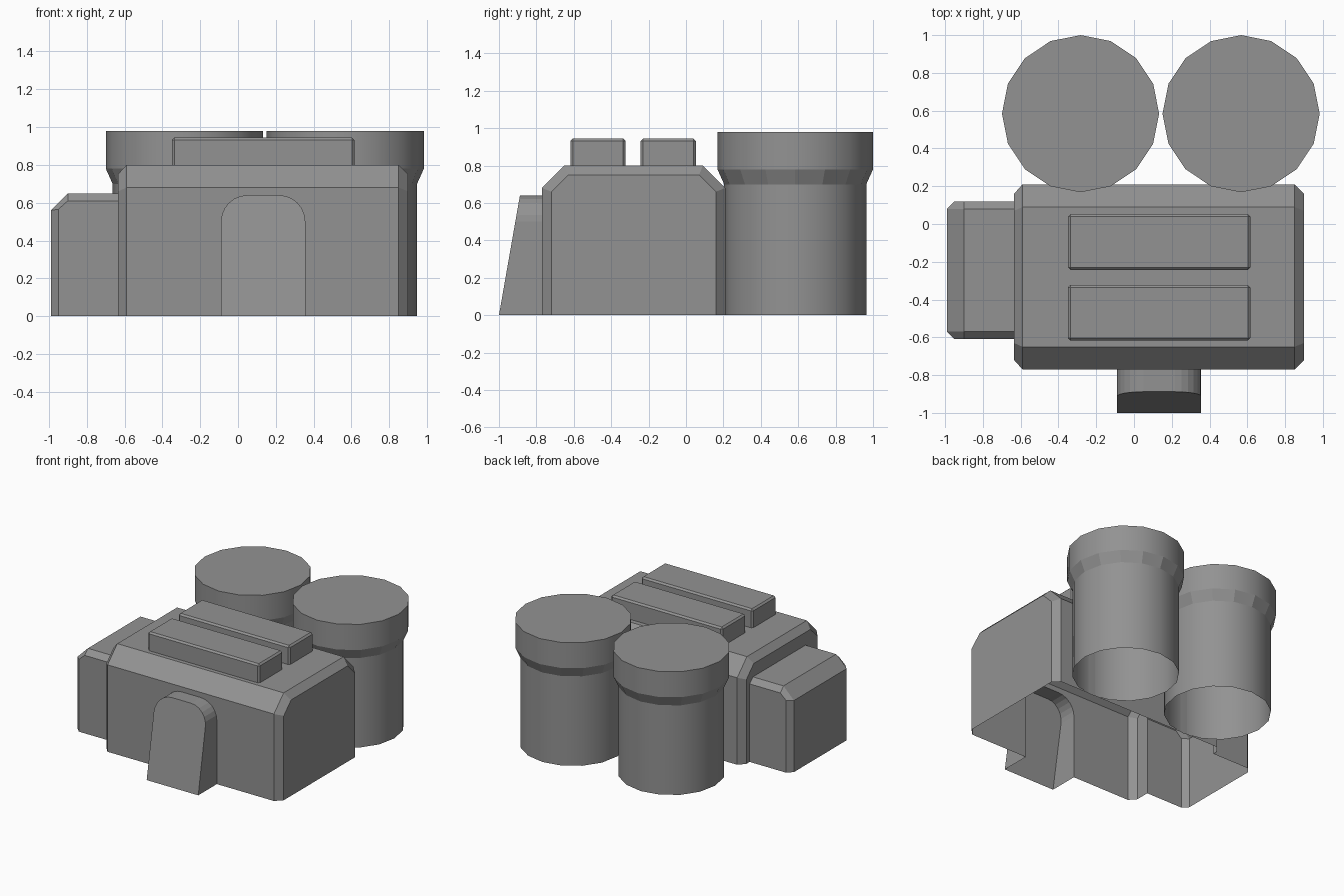
import bpy, bmesh, math
from mathutils import Vector

cube = bpy.data.objects.get("Cube")
if cube:
    bpy.data.objects.remove(cube, do_unlink=True)

grey = bpy.data.materials.new("plain grey")
grey.use_nodes = True
COLOUR = (0.29, 0.29, 0.29, 1)
grey.diffuse_color = COLOUR
grey.node_tree.nodes["Principled BSDF"].inputs["Base Color"].default_value = COLOUR


def finish(name, bm):
    bmesh.ops.recalc_face_normals(bm, faces=bm.faces)
    mesh = bpy.data.meshes.new(name)
    bm.to_mesh(mesh)
    bm.free()
    mesh.materials.append(grey)
    obj = bpy.data.objects.new(name, mesh)
    bpy.context.collection.objects.link(obj)
    return obj


def loft(name, rings):
    """Closed solid through matching rings of points."""
    bm = bmesh.new()
    loops = [[bm.verts.new(p) for p in ring] for ring in rings]
    for a, b in zip(loops, loops[1:]):
        for i in range(len(a)):
            j = (i + 1) % len(a)
            bm.faces.new((a[i], a[j], b[j], b[i]))
    bm.faces.new(loops[0])
    bm.faces.new(loops[-1])
    return finish(name, bm)


def open_bottom(obj, level=0.0):
    """Remove the faces lying on the given level."""
    bm = bmesh.new()
    bm.from_mesh(obj.data)
    low = [f for f in bm.faces if all(abs(v.co.z - level) < 0.001 for v in f.verts)]
    bmesh.ops.delete(bm, geom=low, context='FACES')
    bm.to_mesh(obj.data)
    bm.free()


def merge(target, part):
    """Weld a part into the target as one shell."""
    mod = target.modifiers.new("weld", 'BOOLEAN')
    mod.operation, mod.solver, mod.object = 'UNION', 'EXACT', part
    with bpy.context.temp_override(object=target, active_object=target):
        bpy.ops.object.modifier_apply(modifier=mod.name)
    bpy.data.objects.remove(part, do_unlink=True)


# Main building: chamfered roof profile with bevelled end walls
outer = [(-.77, 0), (-.77, .68), (-.65, .8), (.09, .8), (.21, .68), (.21, 0)]
inner = [(-.72, 0), (-.72, .66), (-.63, .75), (.07, .75), (.16, .66), (.16, 0)]
sections = [(-.635, inner), (-.59, outer), (.85, outer), (.9, inner)]
building = loft("main_building", [[(x, y, z) for y, z in p] for x, p in sections])

# Side annex: lower block with one chamfered shoulder
outer = [(-.99, 0), (-.99, .56), (-.9, .65), (-.6, .65), (-.6, 0)]
inner = [(-.95, 0), (-.95, .565), (-.9, .61), (-.6, .61), (-.6, 0)]
sections = [(-.61, inner), (-.57, outer), (.08, outer), (.12, inner)]
annex = loft("side_annex", [[(x, y, z) for x, z in p] for y, p in sections])

# Entrance: round-shouldered block with a sloping front
CENTRE, HALF, TOP, RADIUS = .133, .223, .64, .14
arch = [(-HALF, 0)]
for side, start in ((-1, 180), (1, 90)):
    for i in range(7):
        a = math.radians(start - i * 15)
        arch.append((side * (HALF - RADIUS) + RADIUS * math.cos(a),
                     TOP - RADIUS + RADIUS * math.sin(a)))
arch.append((HALF, 0))
entrance = loft("entrance", [[(CENTRE + x, -1 + .175 * z, z) for x, z in arch],
                             [(CENTRE + x, -.75, z) for x, z in arch]])

merge(building, annex)
merge(building, entrance)
open_bottom(building)

# Two long roof units with slim bevels
for name, y in (("front_roof_unit", -.47), ("rear_roof_unit", -.095)):
    bm = bmesh.new()
    bmesh.ops.create_cube(bm, size=1)
    for v in bm.verts:
        v.co = Vector((.133 + v.co.x * .965, y + v.co.y * .295, .8725 + v.co.z * .145))
    edges = [e for e in bm.edges if any(v.co.z > .9 for v in e.verts)]
    bmesh.ops.bevel(bm, geom=edges, offset=.013, segments=1, affect='EDGES')
    open_bottom(finish(name, bm), .8)

# Two silos: straight shaft, flared collar and flat lid
SIDES = 16
for name, x in (("right_silo", -.283), ("left_silo", .567)):
    rings = []
    for r, z in ((.38, 0), (.38, .7), (.416, .78), (.416, .98)):
        rings.append([(x + r * math.cos(i * math.tau / SIDES),
                       .584 + r * math.sin(i * math.tau / SIDES), z) for i in range(SIDES)])
    silo = loft(name, rings)
    open_bottom(silo)
    for f in silo.data.polygons:
        f.use_smooth = abs(f.normal.z) < .1
